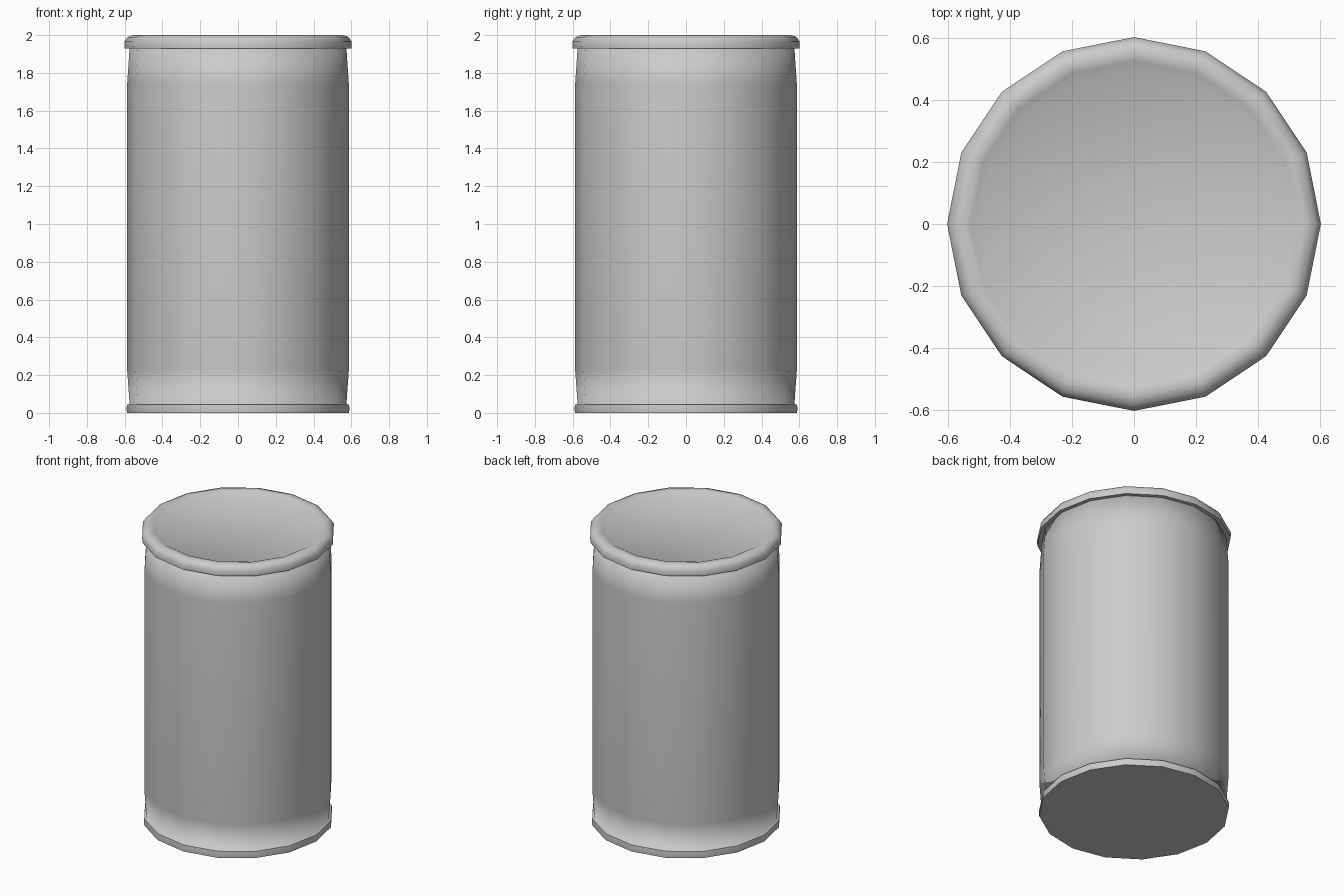
import bpy, bmesh, math

if "Cube" in bpy.data.objects:
    bpy.data.objects.remove(bpy.data.objects["Cube"])

SIDES = 16


def lathe(name, profile, smooth_angle):
    """Spin (radius, z) points round z; radius 0 makes a pole."""
    bm = bmesh.new()
    rings = []
    for r, z in profile:
        if r == 0:
            rings.append([bm.verts.new((0, 0, z))] * SIDES)
        else:
            rings.append([bm.verts.new((r * math.cos(math.tau * i / SIDES),
                                        r * math.sin(math.tau * i / SIDES), z))
                          for i in range(SIDES)])
    for low, high in zip(rings, rings[1:]):
        for i in range(SIDES):
            j = (i + 1) % SIDES
            corners = list(dict.fromkeys((low[i], low[j], high[j], high[i])))
            bm.faces.new(corners)
    mesh = bpy.data.meshes.new(name)
    bm.to_mesh(mesh)
    bm.free()
    obj = bpy.data.objects.new(name, mesh)
    bpy.context.collection.objects.link(obj)
    bpy.ops.object.select_all(action='DESELECT')
    obj.select_set(True)
    bpy.context.view_layer.objects.active = obj
    bpy.ops.object.shade_smooth_by_angle(angle=math.radians(smooth_angle))
    return obj


# Base plate with its thin rim
lathe("base", [(0, 0), (0.588, 0), (0.59, 0.02), (0.588, 0.045)], 40)

# Can wall, drawn in slightly at both ends
lathe("can_body", [(0.588, 0.045), (0.574, 0.046), (0.587, 0.23),
                   (0.587, 1.74), (0.574, 1.93), (0.5, 1.935)], 100)

# Lid with rolled rim and shallow recessed panel
lathe("lid", [(0.57, 1.93), (0.6, 1.93), (0.602, 1.965), (0.585, 1.99),
              (0.555, 2.0), (0.525, 1.993), (0.5, 1.978), (0, 1.978)], 50)
